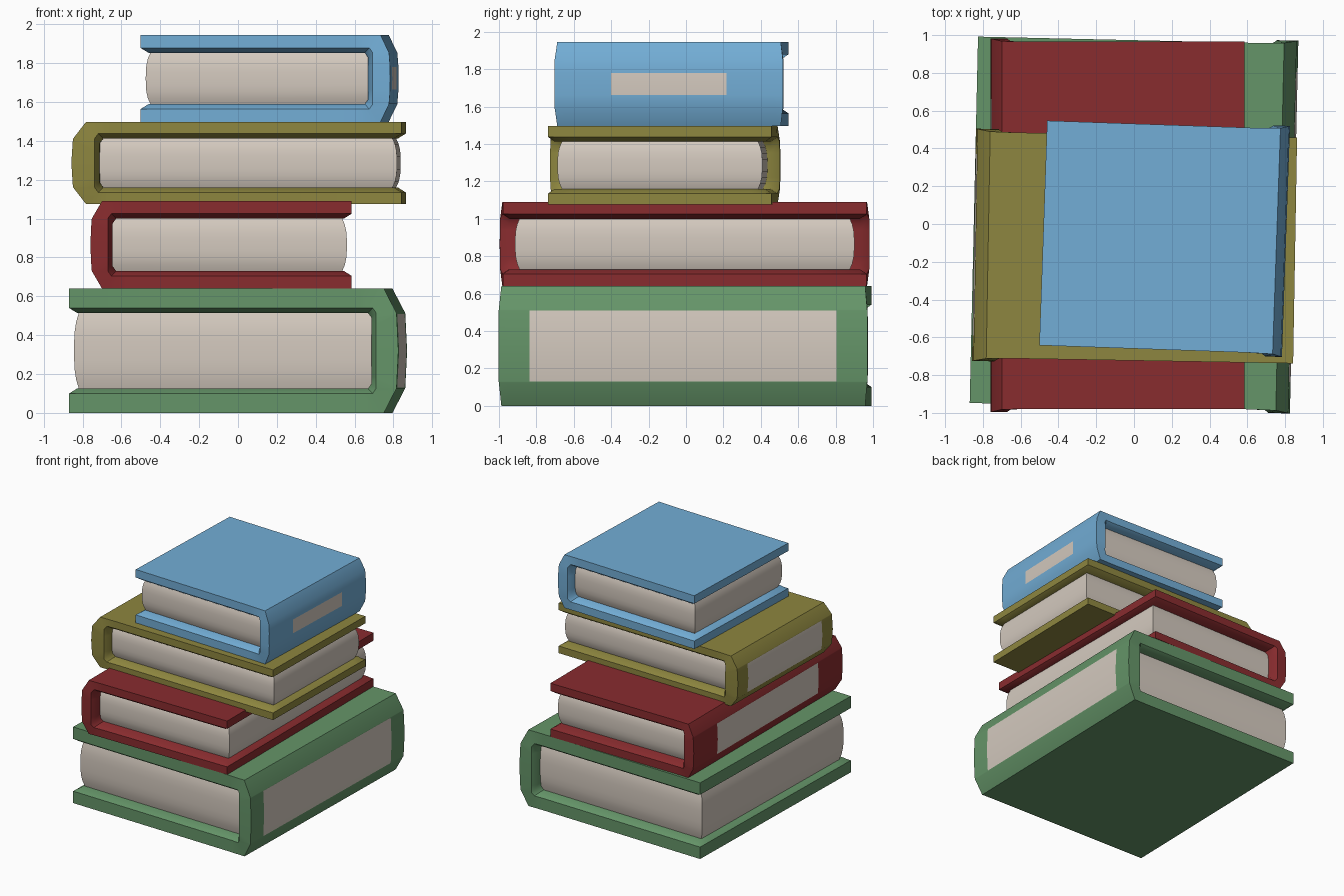
import bpy, bmesh
from math import radians

if "Cube" in bpy.data.objects:
    bpy.data.objects.remove(bpy.data.objects["Cube"])


def material(name, rgb):
    m = bpy.data.materials.new(name)
    m.diffuse_color = (*rgb, 1)
    m.use_nodes = True
    m.node_tree.nodes["Principled BSDF"].inputs["Base Color"].default_value = m.diffuse_color
    return m


CREAM = material("paper", (0.66, 0.59, 0.52))


def finish(bm, name, mats, loc, rot, angle):
    bmesh.ops.recalc_face_normals(bm, faces=bm.faces)
    me = bpy.data.meshes.new(name)
    bm.to_mesh(me)
    bm.free()
    for m in mats:
        me.materials.append(m)
    ob = bpy.data.objects.new(name, me)
    bpy.context.collection.objects.link(ob)
    ob.location = loc
    ob.rotation_euler.z = radians(rot)
    bpy.ops.object.select_all(action='DESELECT')
    ob.select_set(True)
    bpy.context.view_layer.objects.active = ob
    bpy.ops.object.shade_smooth_by_angle(angle=radians(angle))


def cover(name, mat, loc, rot, a, d, b, t, c, s, label_l, label_h):
    """C-shaped cover, spine on local +x, with a spine label panel."""
    e = 0.025

    def spine_x(z):
        return a - c * (z / b) ** 4

    def half(flare):
        # outer point, inner point, bulge of the spine end
        zi, xi = b - t + flare, a - s + flare
        return [((-a, b), (-a, b - t + e), 0),
                ((-a + 0.04, b), (-a + 0.04, zi), 0),
                ((a - s - 0.07, b), (a - s - 0.07, zi), 0),
                ((a - c, b), (xi - 0.018, zi), 0.003),
                ((spine_x(b - t), b - t), (xi, zi - 0.025), 0.015),
                ((spine_x(label_h), label_h), (xi, min(label_h, b - t - 0.06)), 0.016)]

    def section(y, flare):
        h = half(flare)
        mid = [((a, 0), (a - s + flare, 0), 0.017)]
        low = [((o[0], -o[1]), (i[0], -i[1]), k) for o, i, k in reversed(h)]
        sign = 0 if not flare else (1 if y > 0 else -1)
        return [[bm.verts.new((p[0], y + sign * k, p[1])) for p in (o, i)]
                for o, i, k in h + mid + low]

    bm = bmesh.new()
    ys = [-d, -d + 0.035, -label_l, label_l, d - 0.035, d]
    secs = [section(y, e if abs(y) == d else 0) for y in ys]
    n = len(secs[0])
    for j in range(5):
        p, q = secs[j], secs[j + 1]
        for i in range(n - 1):
            f = bm.faces.new((p[i][0], p[i + 1][0], q[i + 1][0], q[i][0]))
            if j == 2 and i in (5, 6):
                f.material_index = 1
            bm.faces.new((p[i][1], q[i][1], q[i + 1][1], p[i + 1][1]))
        for i in (0, n - 1):
            bm.faces.new((p[i][0], q[i][0], q[i][1], p[i][1]))
    for sec in (secs[0], secs[-1]):
        for i in range(n - 1):
            bm.faces.new((sec[i][0], sec[i + 1][0], sec[i + 1][1], sec[i][1]))
    finish(bm, name, (mat, CREAM), loc, rot, 45)


def pages(name, loc, rot, a, d, b, t, s, inset):
    """Page block with bulging edges."""
    bm = bmesh.new()
    rings = []
    N = 8
    for k in range(N + 1):
        u = 2 * k / N - 1
        g = 0.025 * abs(u) ** 3
        z = u * (b - t + 0.004)
        x0, x1, y = -a + 0.025 + g, a - s + 0.01, d - inset - g
        rings.append([bm.verts.new((px, py, z)) for px, py in
                      ((x0, -y), (x1, -y), (x1, y), (x0, y))])
    for p, q in zip(rings, rings[1:]):
        for i in range(4):
            bm.faces.new((p[i], p[(i + 1) % 4], q[(i + 1) % 4], q[i]))
    bm.faces.new(rings[0])
    bm.faces.new(rings[-1])
    finish(bm, name, (CREAM,), loc, rot, 40)


# name, colour, centre x, y, bottom, top, rotation, half width, half depth,
# cover thickness, spine rounding, spine thickness, label half length, half height, page inset
BOOKS = [
    ("green", (0.13, 0.30, 0.14), 0, 0.003, 0, 0.64, -1.3, 0.848, 0.97,
     0.125, 0.075, 0.14, 0.82, 0.19, 0.06),
    ("red", (0.25, 0.025, 0.028), -0.0875, -0.007, 0.64, 1.09, 180, 0.6725, 0.972,
     0.09, 0.06, 0.115, 0.67, 0.128, 0.065),
    ("olive", (0.27, 0.24, 0.05), 0.003, -0.125, 1.075, 1.497, 179, 0.85, 0.598,
     0.085, 0.075, 0.145, 0.48, 0.12, 0.05),
    ("blue", (0.17, 0.42, 0.67), 0.162, -0.07, 1.497, 1.945, -2, 0.643, 0.595,
     0.092, 0.05, 0.115, 0.31, 0.058, 0.045),
]

# Stack of four books
for (name, rgb, x, y, z0, z1, rot, a, d, t, c, s, ll, lh, inset) in BOOKS:
    loc, b = (x, y, (z0 + z1) / 2), (z1 - z0) / 2
    cover(name + "_book_cover", material(name, rgb), loc, rot, a, d, b, t, c, s, ll, lh)
    pages(name + "_book_pages", loc, rot, a, d, b, t, s, inset)
